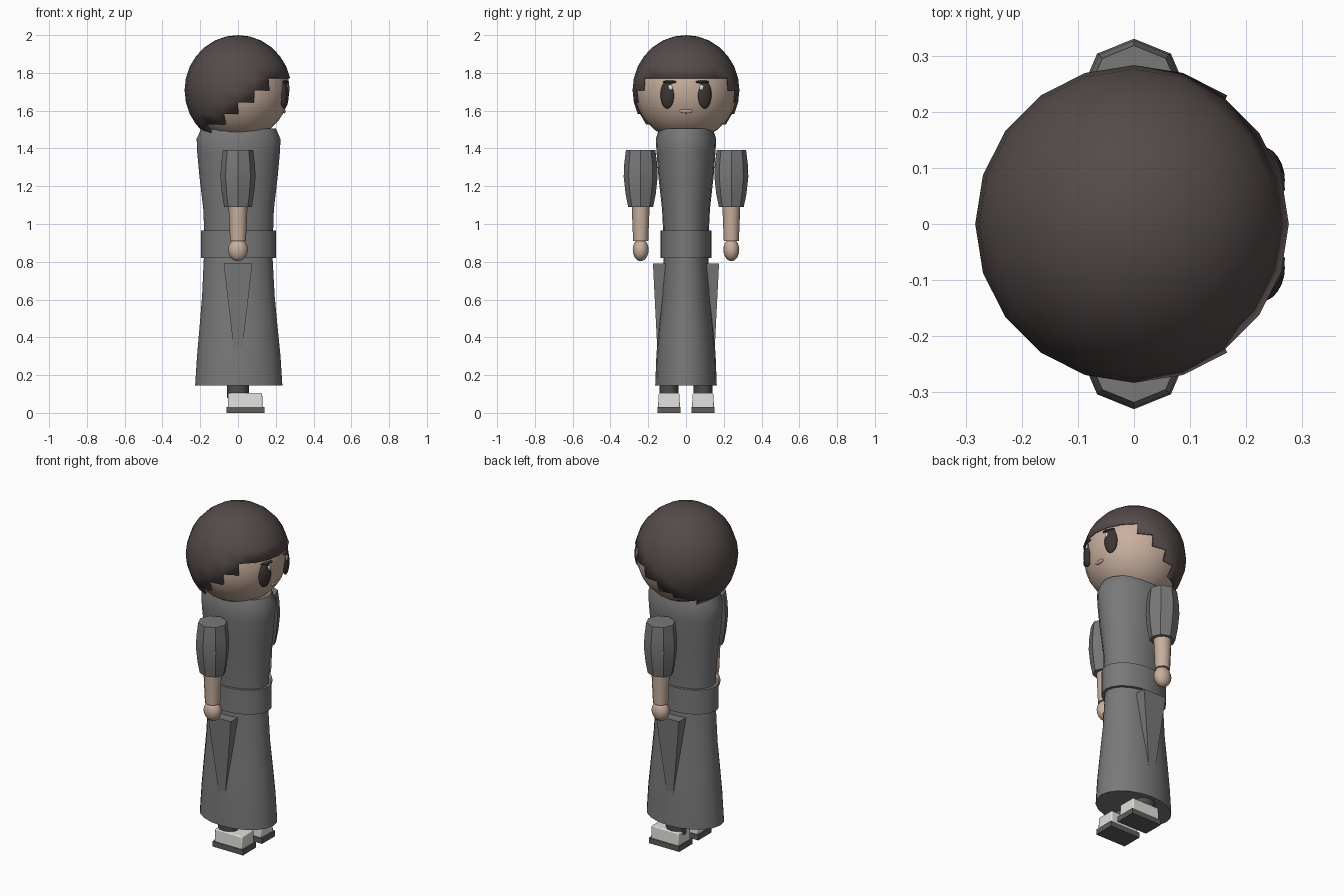
import bpy, bmesh, math
from mathutils import Matrix

old = bpy.data.objects.get("Cube")
if old:
    bpy.data.objects.remove(old, do_unlink=True)


def material(name, r, g, b):
    m = bpy.data.materials.new(name)
    m.use_nodes = True
    m.diffuse_color = (r, g, b, 1)
    bsdf = m.node_tree.nodes["Principled BSDF"]
    bsdf.inputs["Base Color"].default_value = (r, g, b, 1)
    bsdf.inputs["Roughness"].default_value = 0.8
    return m


HAIR = material("dark brown hair", 0.088, 0.070, 0.066)
SKIN = material("skin", 0.58, 0.43, 0.34)
CLOTH = material("grey cloth", 0.19, 0.19, 0.19)
WHITE = material("off white", 0.76, 0.75, 0.71)
SOLE = material("dark grey sole", 0.11, 0.11, 0.11)
LEG = material("charcoal stocking", 0.075, 0.072, 0.072)
EYE = material("eye brown", 0.045, 0.035, 0.033)
LIP = material("lip pink", 0.52, 0.33, 0.27)


def finish(name, bm, mat, angle=40):
    bmesh.ops.recalc_face_normals(bm, faces=bm.faces)
    me = bpy.data.meshes.new(name)
    bm.to_mesh(me)
    bm.free()
    me.materials.append(mat)
    ob = bpy.data.objects.new(name, me)
    bpy.context.collection.objects.link(ob)
    bpy.ops.object.select_all(action="DESELECT")
    ob.select_set(True)
    bpy.context.view_layer.objects.active = ob
    bpy.ops.object.shade_smooth_by_angle(angle=math.radians(angle))
    return ob


def loft(name, mat, levels, sides=16, cy=0.0, box=False):
    """Stack elliptical (or square) rings: z, centre x, centre y, half x, half y."""
    bm = bmesh.new()
    sides = 4 if box else sides
    phase, grow = (math.pi / 4, math.sqrt(2)) if box else (0, 1)
    rings = []
    for z, x, y, rx, ry in levels:
        turn = [phase + 2 * math.pi * i / sides for i in range(sides)]
        rings.append([bm.verts.new((x + grow * rx * math.cos(a),
                                    cy + y + grow * ry * math.sin(a), z)) for a in turn])
    for low, high in zip(rings, rings[1:]):
        for i in range(sides):
            j = (i + 1) % sides
            bm.faces.new((low[i], low[j], high[j], high[i]))
    bm.faces.new(rings[0])
    bm.faces.new(rings[-1])
    return finish(name, bm, mat)


def ball(name, mat, centre, radii, turn=0, u=20, v=14):
    bm = bmesh.new()
    bmesh.ops.create_uvsphere(bm, u_segments=u, v_segments=v, radius=1)
    bm.transform(Matrix.Translation(centre) @ Matrix.Rotation(turn, 4, "Z")
                 @ Matrix.Diagonal((*radii, 1)))
    return finish(name, bm, mat)


# Head
ball("head", SKIN, (0, 0, 1.715), (0.273, 0.273, 0.273))

# Hair cap: sphere cells kept in steps that drop towards the back
bm = bmesh.new()
bmesh.ops.create_uvsphere(bm, u_segments=20, v_segments=14, radius=1)
starts = [54, 72, 90, 108, 144]
cut = []
for f in bm.faces:
    c = f.calc_center_median()
    lat = math.degrees(math.asin(c.z / c.length))
    row = math.floor(1 - lat / (180 / 14))
    around = abs(math.degrees(math.atan2(c.y, c.x)))
    if row >= len(starts) or (row >= 0 and around < starts[row]):
        cut.append(f)
bmesh.ops.delete(bm, geom=cut, context="FACES")
bm.transform(Matrix.Translation((0, 0, 1.708)) @ Matrix.Diagonal((0.283, 0.283, 0.292, 1)))
hair = finish("hair", bm, HAIR)
shell = hair.modifiers.new("thickness", "SOLIDIFY")
shell.thickness = 0.012
shell.offset = -1

# Mouth
ball("mouth", LIP, (0.244, 0, 1.597), (0.008, 0.036, 0.011), u=12, v=8)

# Torso, belt and skirt
loft("torso", CLOTH, [(0.90, 0.004, 0, 0.180, 0.118), (1.08, 0.003, 0, 0.187, 0.127),
                      (1.25, 0.003, 0, 0.207, 0.146), (1.38, 0.003, 0, 0.219, 0.156),
                      (1.45, 0.003, 0, 0.222, 0.160), (1.505, 0.003, 0, 0.198, 0.142)], 20)
loft("belt", CLOTH, [(0.82, 0.002, 0, 0.198, 0.136), (0.965, 0.002, 0, 0.198, 0.136)], 20)
loft("skirt", CLOTH, [(0.145, 0.004, 0, 0.231, 0.163), (0.30, 0.004, 0, 0.221, 0.157),
                      (0.45, 0.003, 0, 0.207, 0.146), (0.62, 0.002, 0, 0.192, 0.129),
                      (0.84, 0.001, 0, 0.181, 0.118)], 20)

for side, s in (("left", 1), ("right", -1)):
    # Eye with lash and highlight
    turn = s * math.radians(22)
    ball(side + "_eye", EYE, (0.245, s * 0.099, 1.684), (0.020, 0.039, 0.073), turn, 16, 12)
    ball(side + "_lash", EYE, (0.247, s * 0.087, 1.752), (0.018, 0.040, 0.009), turn, 10, 6)
    ball(side + "_eye_highlight", WHITE, (0.262, s * 0.084, 1.722),
         (0.006, 0.013, 0.016), turn, 8, 6)

    # Arm
    arm = s * 0.24
    loft(side + "_sleeve", CLOTH, [(1.09, 0, 0, 0.073, 0.066), (1.16, 0, 0, 0.085, 0.080),
                                   (1.25, 0, 0, 0.093, 0.090), (1.32, 0, 0, 0.089, 0.087),
                                   (1.392, 0, 0, 0.080, 0.078)], 8, arm)
    loft(side + "_forearm", SKIN, [(0.91, 0, 0, 0.042, 0.040), (1.11, 0, 0, 0.051, 0.048)],
         12, arm)
    ball(side + "_hand", SKIN, (0, arm, 0.863), (0.052, 0.042, 0.060), 0, 12, 10)

    # Hip panel sinking into the skirt
    loft(side + "_hip_panel", CLOTH, [(0.30, 0, s * 0.110, 0.018, 0.040),
                                      (0.79, 0, s * 0.135, 0.076, 0.040)], box=True)

    # Leg and shoe
    foot = s * 0.09
    loft(side + "_leg", LEG, [(0.08, 0, 0, 0.058, 0.050), (0.40, 0, 0, 0.062, 0.052)], 12, foot)
    shoe = loft(side + "_shoe", WHITE, [(0.025, 0.038, 0, 0.092, 0.058),
                                        (0.105, 0.038, 0, 0.090, 0.055)], cy=foot, box=True)
    bevel = shoe.modifiers.new("soft edges", "BEVEL")
    bevel.width = 0.006
    bevel.segments = 2
    loft(side + "_sole", SOLE, [(0, 0.039, 0, 0.100, 0.062), (0.032, 0.039, 0, 0.100, 0.062)],
         cy=foot, box=True)
